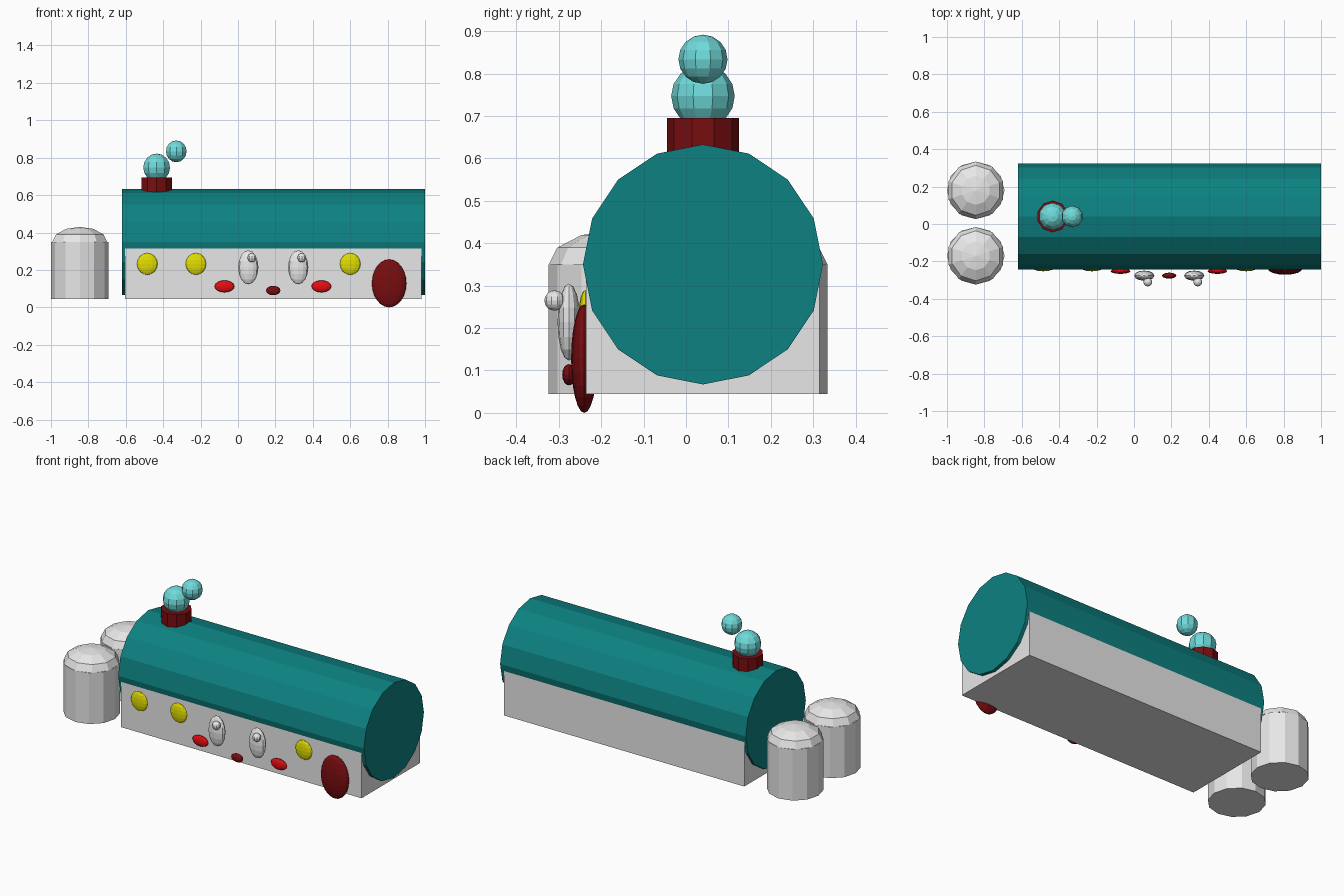
import bpy, bmesh
from mathutils import Matrix

if "Cube" in bpy.data.objects:
    bpy.data.objects.remove(bpy.data.objects["Cube"])


def material(name, rgb):
    m = bpy.data.materials.new(name)
    m.diffuse_color = (*rgb, 1)
    m.use_nodes = True
    m.node_tree.nodes["Principled BSDF"].inputs["Base Color"].default_value = m.diffuse_color
    return m


white = material("white", (0.8, 0.8, 0.8))
teal = material("teal", (0.004, 0.22, 0.22))
dark_red = material("dark_red", (0.19, 0.004, 0.005))
red = material("red", (0.8, 0.004, 0.006))
yellow = material("yellow", (0.75, 0.72, 0.0))
cyan = material("pale_cyan", (0.16, 0.7, 0.7))


def finish(bm, name, mat):
    bmesh.ops.recalc_face_normals(bm, faces=bm.faces[:])
    me = bpy.data.meshes.new(name)
    bm.to_mesh(me)
    bm.free()
    me.materials.append(mat)
    ob = bpy.data.objects.new(name, me)
    bpy.context.collection.objects.link(ob)
    return ob


def box(name, lo, hi, mat):
    bm = bmesh.new()
    size = [h - l for l, h in zip(lo, hi)]
    mid = [(h + l) / 2 for l, h in zip(lo, hi)]
    bmesh.ops.create_cube(bm, size=1, matrix=Matrix.LocRotScale(mid, None, size))
    return finish(bm, name, mat)


def cylinder(name, loc, r, length, sides, mat, axis="Z"):
    bm = bmesh.new()
    rot = Matrix.Rotation(1.5707963, 4, "Y") if axis == "X" else Matrix()
    bmesh.ops.create_cone(bm, cap_ends=True, segments=sides, radius1=r, radius2=r,
                          depth=length, matrix=Matrix.Translation(loc) @ rot)
    return finish(bm, name, mat)


def ball(name, loc, radii, mat, seg=10, rings=6, upper_half=False):
    bm = bmesh.new()
    bmesh.ops.create_uvsphere(bm, u_segments=seg, v_segments=rings, radius=1,
                              matrix=Matrix.LocRotScale(loc, None, radii))
    if upper_half:
        low = [v for v in bm.verts if v.co.z < loc[2] - 1e-4]
        bmesh.ops.delete(bm, geom=low, context="VERTS")
    return finish(bm, name, mat)


# Body: base block with a large barrel roof
box("base_block", (-0.605, -0.236, 0.045), (0.98, 0.315, 0.34), white)
cylinder("barrel_roof", (0.19, 0.04, 0.35), 0.283, 1.62, 16, teal, "X")

# Pair of domed silos
for side, y in (("front", -0.17), ("back", 0.18)):
    cylinder(side + "_silo", (-0.846, y, 0.1975), 0.154, 0.305, 12, white)
    ball(side + "_silo_dome", (-0.846, y, 0.35), (0.154, 0.154, 0.08), white,
         upper_half=True)

# Chimney and smoke puffs
cylinder("chimney", (-0.435, 0.04, 0.6225), 0.085, 0.145, 10, dark_red)
ball("large_smoke_puff", (-0.435, 0.04, 0.747), (0.075,) * 3, cyan, rings=8)
ball("small_smoke_puff", (-0.33, 0.04, 0.834), (0.058,) * 3, cyan, rings=8)

# Round windows on the front wall
for i, x in enumerate((-0.485, -0.225, 0.60)):
    ball(f"window_{i + 1}", (x, -0.237, 0.232), (0.055, 0.016, 0.058), yellow, 12, 8)

# Face: eyes with pupils, cheeks and mouth
for side, x in (("left", 0.055), ("right", 0.322)):
    ball(side + "_eye", (x, -0.276, 0.214), (0.054, 0.027, 0.091), white, 12, 8)
    ball(side + "_pupil", (x + 0.019, -0.31, 0.265), (0.024,) * 3, white, 10, 8)
for side, x in (("left", -0.072), ("right", 0.446)):
    ball(side + "_cheek", (x, -0.252, 0.112), (0.053, 0.015, 0.032), red, 12, 8)
ball("mouth", (0.188, -0.276, 0.09), (0.039, 0.016, 0.025), dark_red, 12, 8)

# Oval door
ball("door", (0.808, -0.24, 0.128), (0.092, 0.031, 0.128), dark_red, 16, 12)
